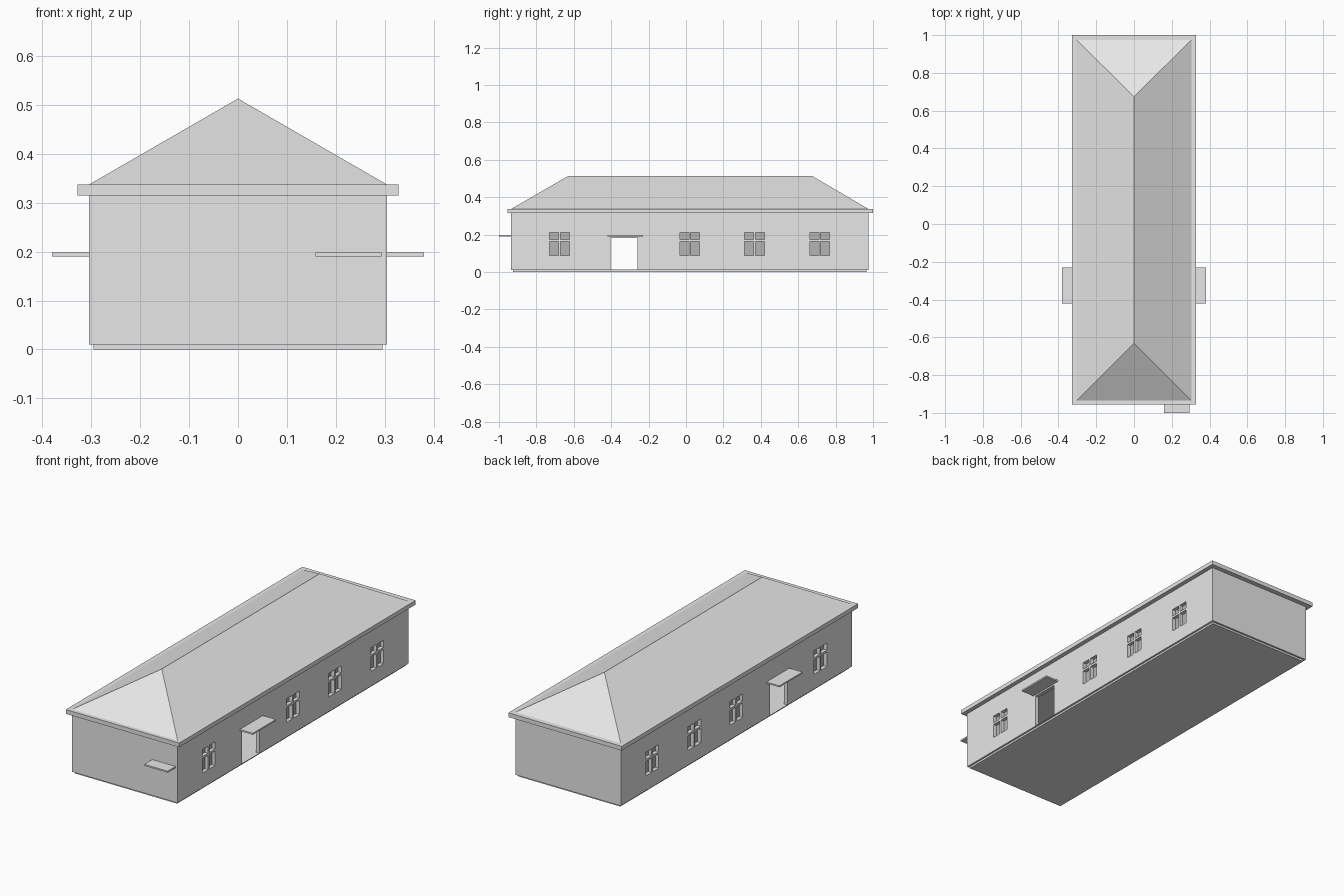
import bpy
import bmesh

if "Cube" in bpy.data.objects:
    bpy.data.objects.remove(bpy.data.objects["Cube"], do_unlink=True)


def make_material(name, value):
    mat = bpy.data.materials.new(name)
    mat.use_nodes = True
    colour = (value, value, value, 1)
    mat.diffuse_color = colour
    mat.node_tree.nodes["Principled BSDF"].inputs["Base Color"].default_value = colour
    return mat


plaster = make_material("light grey", 0.8)
glass = make_material("dark grey glass", 0.46)


def add_box(bm, xs, ys, zs):
    """Add one box to bm and return its vertices."""
    verts = bmesh.ops.create_cube(bm, size=1)["verts"]
    for v in verts:
        for axis, (low, high) in enumerate((xs, ys, zs)):
            v.co[axis] = high if v.co[axis] > 0 else low
    return verts


def finish(name, bm, mat):
    mesh = bpy.data.meshes.new(name)
    bm.to_mesh(mesh)
    bm.free()
    mesh.materials.append(mat)
    obj = bpy.data.objects.new(name, mesh)
    bpy.context.collection.objects.link(obj)
    return obj


def boxes(name, parts, mat=plaster):
    bm = bmesh.new()
    for part in parts:
        add_box(bm, *part)
    return finish(name, bm, mat)


def cut(target, cutter):
    """Subtract the cutter from the target and remove the cutter."""
    mod = target.modifiers.new("cut", "BOOLEAN")
    mod.operation = "DIFFERENCE"
    mod.solver = "EXACT"
    mod.object = cutter
    bpy.context.view_layer.objects.active = target
    bpy.ops.object.modifier_apply(modifier=mod.name)
    bpy.data.objects.remove(cutter, do_unlink=True)


HALF = 0.305
FRONT, BACK = -0.935, 0.975
EAVE_LOW, EAVE_TOP, RIDGE = 0.315, 0.337, 0.513
WALL = 0.02
THROUGH = (-0.5, 0.5)

# Plinth and hollow walls
boxes("plinth", [((-0.295, 0.295), (FRONT + 0.01, BACK - 0.01), (0, 0.01))])
walls = boxes("walls", [((-HALF, HALF), (FRONT, BACK), (0.01, EAVE_LOW))])
inner = HALF - WALL
cut(walls, boxes("room_cutter", [
    ((-inner, inner), (FRONT + WALL, BACK - WALL), (0.011, EAVE_LOW - 0.01))]))

# Door and window openings run through both long walls
openings = [(THROUGH, (-0.403, -0.259), (0.012, 0.182))]
window_centres = (-0.677, 0.02, 0.366, 0.715)
for y in window_centres:
    for ys in ((y - 0.053, y - 0.005), (y + 0.005, y + 0.053)):
        for zs in ((0.088, 0.163), (0.174, 0.211)):
            openings.append((THROUGH, ys, zs))
cut(walls, boxes("opening_cutter", openings))

# Glass sheets just behind the window bars
for side, sign in (("left", 1), ("right", -1)):
    xs = sorted((sign * (inner - 0.004), sign * (inner + 0.001)))
    boxes(side + "_window_glass",
          [(xs, (y - 0.058, y + 0.058), (0.083, 0.216)) for y in window_centres], glass)

# Eaves slab
boxes("eaves", [((-0.328, 0.328), (-0.955, 1.0), (EAVE_LOW, EAVE_TOP))])

# Hipped roof: a box whose top is drawn in to a ridge
bm = bmesh.new()
for v in add_box(bm, (-HALF, HALF), (FRONT, BACK), (EAVE_TOP, RIDGE)):
    if v.co.z > EAVE_TOP + 0.01:
        v.co.x = 0
        v.co.y = 0.675 if v.co.y > 0 else -0.63
bmesh.ops.remove_doubles(bm, verts=bm.verts, dist=0.0001)
finish("hipped_roof", bm, plaster)

# Flat canopies
canopy_z = (0.19, 0.198)
boxes("left_canopy", [((HALF, 0.38), (-0.42, -0.23), canopy_z)])
boxes("right_canopy", [((-0.38, -HALF), (-0.42, -0.23), canopy_z)])
boxes("front_canopy", [((0.158, 0.293), (-1.0, FRONT), canopy_z)])
